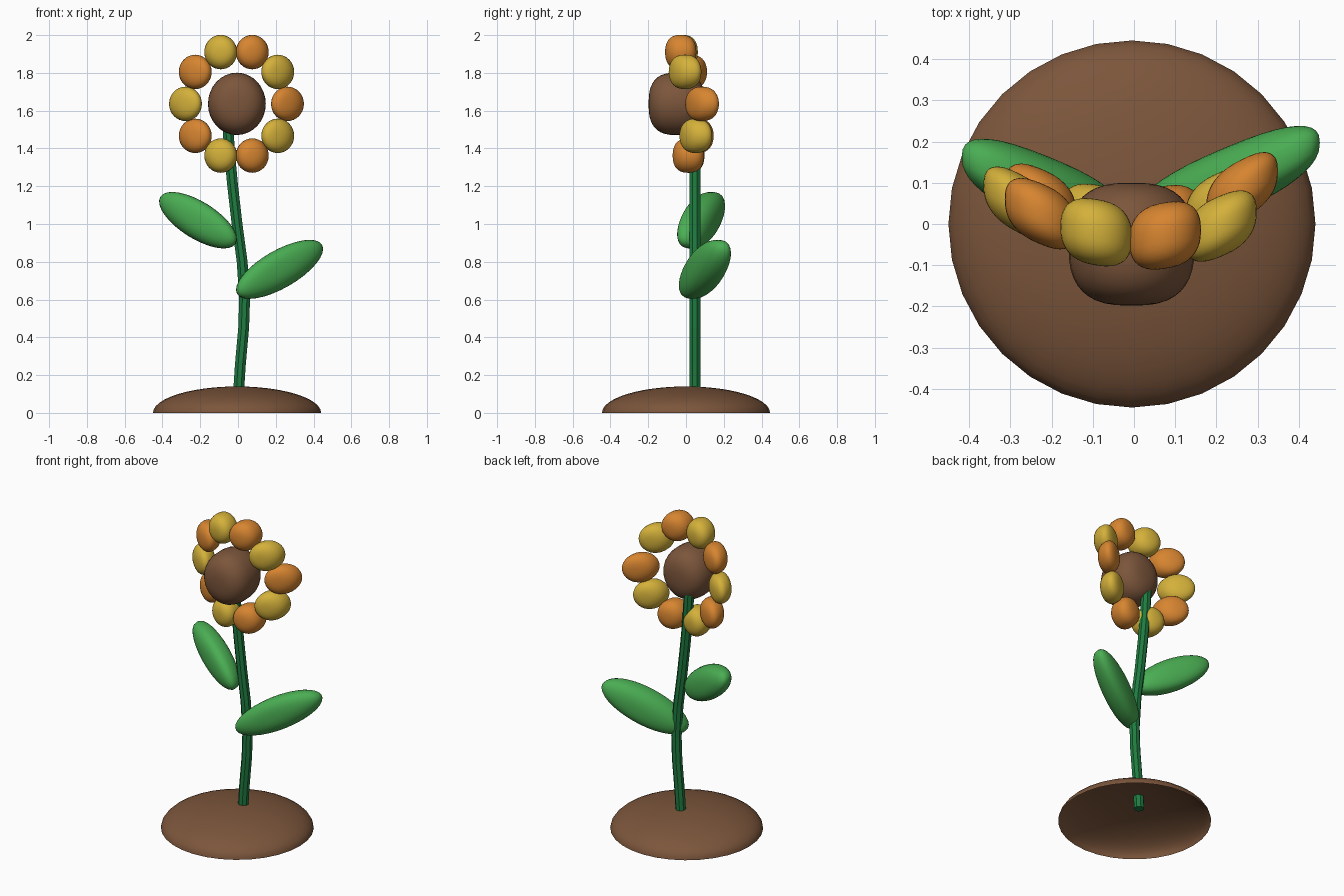
import bpy, bmesh
from math import sin, cos, pi, radians
from mathutils import Matrix, Vector

cube = bpy.data.objects.get("Cube")
if cube:
    bpy.data.objects.remove(cube, do_unlink=True)


def material(name, rgb):
    m = bpy.data.materials.new(name)
    m.use_nodes = True
    m.diffuse_color = (*rgb, 1)
    m.node_tree.nodes["Principled BSDF"].inputs["Base Color"].default_value = (*rgb, 1)
    return m


SOIL = material("soil brown", (0.2, 0.092, 0.044))
ORANGE = material("orange", (0.68, 0.235, 0.03))
YELLOW = material("yellow", (0.66, 0.44, 0.043))
LEAF = material("leaf green", (0.068, 0.42, 0.086))
STEM = material("stem green", (0.014, 0.2, 0.052))


def finish(name, bm, mat, smooth=True):
    me = bpy.data.meshes.new(name)
    bmesh.ops.recalc_face_normals(bm, faces=bm.faces)
    bm.to_mesh(me)
    bm.free()
    me.materials.append(mat)
    for p in me.polygons:
        p.use_smooth = smooth
    ob = bpy.data.objects.new(name, me)
    bpy.context.collection.objects.link(ob)
    return ob


def pillow(name, mat, centre, half, slope=0, angle=0, power=2.5):
    """Puffy disc facing y: elliptical outline, squarish depth, leaning back along x."""
    bm = bmesh.new()
    bmesh.ops.create_uvsphere(bm, u_segments=32, v_segments=20, radius=1)
    rx, ry, rz = half
    turn = Matrix.Rotation(-angle, 3, 'Y')
    for v in bm.verts:
        x, z, y = v.co
        rho = (x * x + z * z) ** 0.5
        e = 2 / power
        k = rho ** (e - 1) if rho > 1e-6 else 0
        depth = abs(y) ** e * (1 if y > 0 else -1)
        p = turn @ Vector((x * k * rx, 0, z * k * rz))
        p.y = depth * ry + slope * p.x
        v.co = p + Vector(centre)
    return finish(name, bm, mat)


# Mound: open half ellipsoid
bm = bmesh.new()
bmesh.ops.create_uvsphere(bm, u_segments=32, v_segments=24, radius=1)
bmesh.ops.delete(bm, geom=[v for v in bm.verts if v.co.z < -0.01], context='VERTS')
for v in bm.verts:
    v.co = (v.co.x * 0.445 - 0.005, v.co.y * 0.445, max(0, v.co.z) * 0.14)
finish("soil_mound", bm, SOIL)

# Stem: eight-sided tube swept along a gentle bend
path = [(0.0, 0.06), (0.012, 0.25), (0.03, 0.45), (0.035, 0.6), (0.022, 0.8),
        (-0.005, 1.0), (-0.028, 1.2), (-0.045, 1.38), (-0.055, 1.55)]
bm = bmesh.new()
rings = []
for x, z in path:
    rings.append([bm.verts.new((x + 0.031 * cos(a), 0.047 + 0.031 * sin(a), z))
                  for a in (2 * pi * (i + 0.5) / 8 for i in range(8))])
for lower, upper in zip(rings, rings[1:]):
    for i in range(8):
        j = (i + 1) % 8
        bm.faces.new((lower[i], lower[j], upper[j], upper[i]))
bm.faces.new(rings[0])
bm.faces.new(rings[-1])
finish("stem", bm, STEM, smooth=False)

# Leaves
pillow("left_leaf", LEAF, (0.22, 0.1, 0.76), (0.26, 0.085, 0.1), 0.42, radians(30))
pillow("right_leaf", LEAF, (-0.212, 0.08, 1.02), (0.235, 0.085, 0.098), -0.4, radians(-32))

# Flower centre
pillow("flower_centre", SOIL, (-0.006, -0.049, 1.636), (0.153, 0.149, 0.165), power=2.7)

# Petals: ring of ten, each with its own depth
depths = [0.085, -0.005, -0.028, -0.02, 0.025, 0.05, 0.06, 0.015, 0.012, 0.052]
for i, y in enumerate(depths):
    a = 2 * pi * i / 10
    lean = 0.5 * cos(a)
    pillow(f"petal_{i + 1}", YELLOW if i % 2 else ORANGE,
           (-0.008 + 0.27 * cos(a), y, 1.636 + 0.288 * sin(a)),
           (0.087, 0.084 - 0.012 * abs(cos(a)), 0.091), lean)
